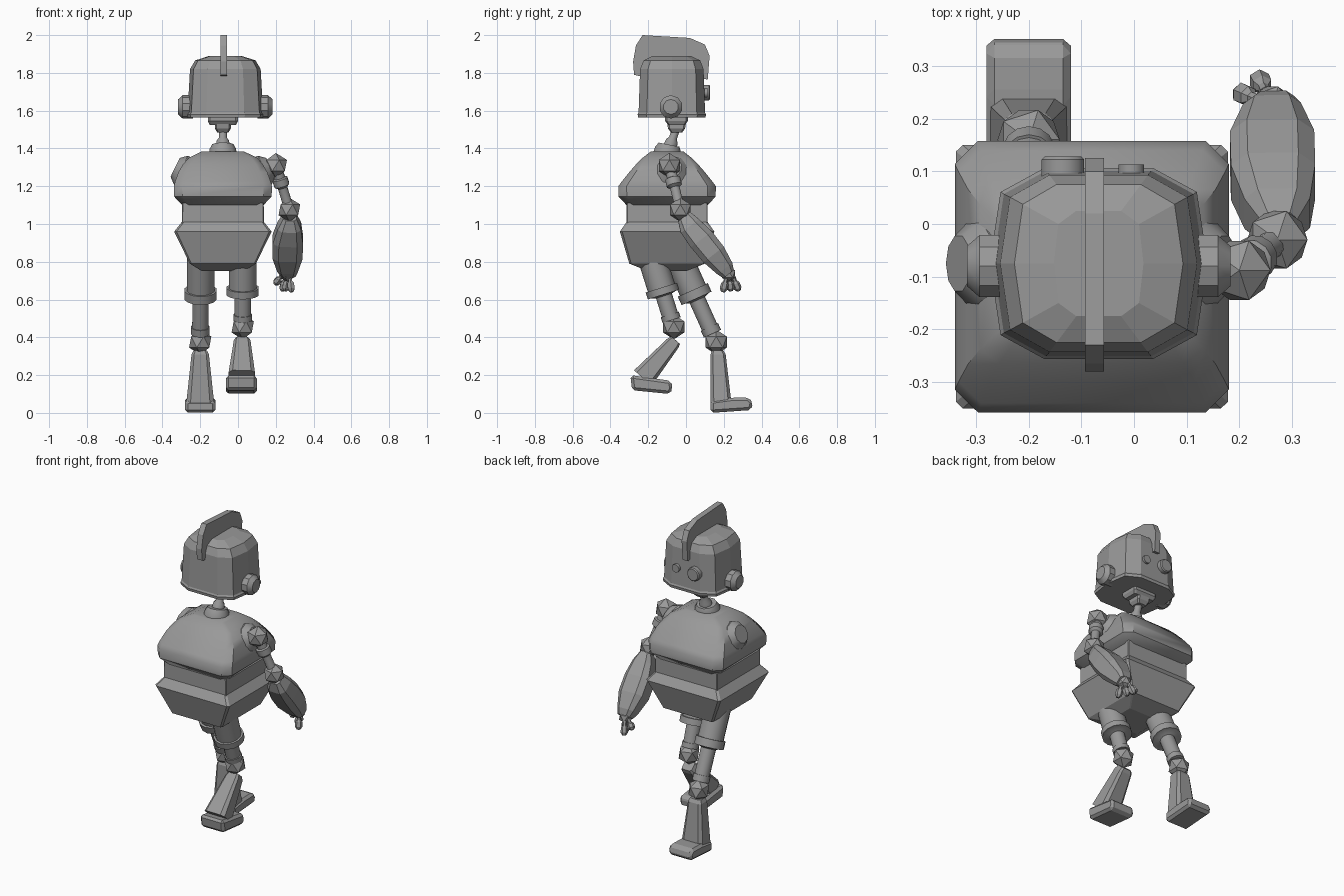
import bpy, bmesh, math
from mathutils import Vector

cube = bpy.data.objects.get("Cube")
if cube:
    bpy.data.objects.remove(cube, do_unlink=True)

grey = bpy.data.materials.new("plain grey")
grey.use_nodes = True
grey.diffuse_color = (0.32, 0.32, 0.32, 1)
grey.node_tree.nodes["Principled BSDF"].inputs["Base Color"].default_value = (0.32, 0.32, 0.32, 1)

CX = -0.08          # middle of the body


def finish(name, bm, smooth=None):
    bmesh.ops.recalc_face_normals(bm, faces=bm.faces)
    mesh = bpy.data.meshes.new(name)
    bm.to_mesh(mesh)
    bm.free()
    mesh.materials.append(grey)
    obj = bpy.data.objects.new(name, mesh)
    bpy.context.collection.objects.link(obj)
    if smooth:
        bpy.ops.object.select_all(action='DESELECT')
        obj.select_set(True)
        bpy.context.view_layer.objects.active = obj
        bpy.ops.object.shade_smooth_by_angle(angle=math.radians(smooth))
    return obj


def ngon(n):
    return [(math.cos(math.tau * (i + .5) / n), math.sin(math.tau * (i + .5) / n)) for i in range(n)]


def rect(c):
    d = 1 - c
    return [(1, -d), (1, d), (d, 1), (-d, 1), (-1, d), (-1, -d), (-d, -1), (d, -1)]


def loft(name, stations, shape, axis=None, smooth=None):
    """Skin a unit outline through stations of (centre, half width, half depth)."""
    pts = [Vector(s[0]) for s in stations]
    d = (Vector(axis) if axis else pts[-1] - pts[0]).normalized()
    ref = Vector((0, 1, 0)) if abs(d.x) > .8 else Vector((1, 0, 0))
    u = (ref - d * ref.dot(d)).normalized()
    v = d.cross(u)
    bm = bmesh.new()
    rings = [[bm.verts.new(p + u * a * s[1] + v * b * s[-1]) for a, b in shape]
             for p, s in zip(pts, stations)]
    n = len(shape)
    for lo, hi in zip(rings, rings[1:]):
        for i in range(n):
            bm.faces.new((lo[i], lo[(i + 1) % n], hi[(i + 1) % n], hi[i]))
    bm.faces.new(rings[0][::-1])
    bm.faces.new(rings[-1])
    return finish(name, bm, smooth)


def along(name, a, b, steps, n=12, smooth=35):
    """Round part along a line, steps of (fraction, radius)."""
    a, b = Vector(a), Vector(b)
    return loft(name, [(a.lerp(b, t), r) for t, r in steps], ngon(n), b - a, smooth)


def joint(name, centre, r):
    bm = bmesh.new()
    bmesh.ops.create_icosphere(bm, subdivisions=1, radius=r)
    bmesh.ops.translate(bm, verts=bm.verts, vec=centre)
    return finish(name, bm)


def slab(name, profile, x, half, bevel=0):
    """Side profile of (y, z) points given thickness along x."""
    bm = bmesh.new()
    face = bm.faces.new([bm.verts.new((x - half, y, z)) for y, z in profile])
    ext = bmesh.ops.extrude_face_region(bm, geom=[face])
    bmesh.ops.translate(bm, vec=(2 * half, 0, 0),
                        verts=[g for g in ext["geom"] if isinstance(g, bmesh.types.BMVert)])
    if bevel:
        bmesh.ops.bevel(bm, geom=bm.edges[:], offset=bevel, segments=1, affect='EDGES')
    return finish(name, bm)


def stack(name, y, levels, shape, smooth=None, x=CX):
    return loft(name, [((x, y, z), hx, hy) for z, hx, hy in levels], shape, (0, 0, 1), smooth)


# Torso
stack("chest", -.1, [(1.1, .215, .215), (1.145, .258, .257), (1.2, .26, .258), (1.225, .253, .24),
                     (1.275, .235, .2), (1.315, .212, .165), (1.35, .182, .13), (1.385, .11, .085)],
      rect(.17), 40)
stack("waist", -.1, [(1.0, .218, .215), (1.11, .216, .215)], rect(.02))
stack("pelvis", -.1, [(.75, .11, .1), (.79, .175, .2), (.96, .258, .25), (1.01, .218, .215)], rect(.05))

# Neck
along("neck_collar", (CX, -.1, 1.37), (CX, -.09, 1.42), [(0, .075), (.5, .072), (1, .058)])
along("neck", (CX, -.088, 1.4), (CX, -.05, 1.51), [(0, .038), (.35, .034), (.5, .022), (1, .022)])
stack("neck_socket", -.05, [(1.485, .03, .03), (1.505, .042, .045), (1.535, .042, .05)], rect(.2))
stack("jaw", -.05, [(1.525, .07, .045), (1.545, .08, .06), (1.575, .08, .06)], rect(.15))

# Head
HX, HY = -.067, -.075
half = [(1, 0), (.9, .75), (.5, 1)]
outline = half + [(-a, b) for a, b in half[::-1]] + [(-a, -b) for a, b in half[1:]] + [(a, -b) for a, b in half[:0:-1]]
stack("head", HY, [(1.563, .204, .178), (1.58, .207, .181), (1.59, .2, .176), (1.82, .187, .168),
                   (1.866, .16, .15), (1.89, .085, .1)], outline, x=HX)
slab("crest", [(-.275, 1.79), (-.28, 1.86), (-.265, 1.945), (-.23, 2.0), (.02, 1.985), (.1, 1.95),
               (.125, 1.89), (.115, 1.765), (.08, 1.77), (.06, 1.85), (-.2, 1.85), (-.235, 1.78)], -.075, .018)
along("large_eye", (-.135, .07, 1.695), (-.135, .128, 1.695), [(0, .042), (.9, .042), (1, .036)])
along("small_eye", (-.005, .07, 1.695), (-.005, .113, 1.695), [(0, .025), (1, .025)])
for side, label in ((-1, "right"), (1, "left")):
    along(label + "_ear", (HX + side * .17, -.08, 1.62), (HX + side * .25, -.08, 1.62),
          [(0, .062), (.7, .062), (1, .04)], 10, 30)
    along(label + "_shoulder_disc", (CX + side * .15, -.075, 1.25), (CX + side * .253, -.075, 1.3),
          [(0, .085), (.7, .085), (1, .055)], 10, 30)

# Single arm
shoulder, elbow = (.2, -.088, 1.31), (.272, -.03, 1.075)
joint("shoulder_joint", shoulder, .066)
along("upper_arm", shoulder, elbow, [(0, .03), (.28, .03), (.3, .042), (.45, .042), (.5, .026), (.8, .026), (1, .035)])
joint("elbow_joint", elbow, .064)
loft("forearm", [((.275, -.01, 1.04), .035, .04), ((.272, .02, .99), .062, .06), ((.264, .08, .92), .08, .07),
                 ((.262, .145, .84), .08, .068), ((.262, .205, .765), .055, .05),
                 ((.265, .225, .735), .04, .035)], rect(.4))
joint("wrist_joint", (.262, .225, .735), .042)
fingers = [((.235, .235, .73), (.195, .252, .68)), ((.25, .25, .72), (.235, .28, .645)),
           ((.262, .23, .72), (.25, .238, .645)), ((.275, .215, .72), (.284, .195, .64))]
for i, (a, b) in enumerate(fingers):
    along("finger_%d" % (i + 1), a, b, [(0, .012), (.3, .011), (.45, .02), (.8, .021), (1, .01)], 6, None)

# Legs: same thigh, cuff and knee on each side, shins and feet posed in a stride
for label, hip, knee in (("right", (-.197, -.04, .82), (-.2, .16, .375)),
                         ("left", (.025, -.18, .82), (.025, -.065, .455))):
    k = .53 if label == "left" else .48
    along(label + "_thigh", hip, knee, [(0, .075), (k - .1, .075), (k - .1, .087), (k, .087), (k, .07),
                                        (k + .02, .044), (.82, .044), (.82, .05), (.9, .05)], 14, 35)
    joint(label + "_knee", knee, .066)

loft("right_shin", [((-.2, .168, .33), .036, .03), ((-.2, .17, .31), .046, .04),
                    ((-.2, .186, .05), .074, .055)], rect(.3), (0, 0, -1))
loft("left_shin", [((.022, -.055, .385), .034, .03), ((.022, -.07, .368), .044, .038),
                   ((.02, -.228, .185), .07, .062)], rect(.3))
slab("right_foot", [(.13, 0), (.345, .015), (.355, .055), (.33, .082), (.24, .08), (.13, .065)], -.2, .08, .015)
slab("left_foot", [(-.285, .12), (-.085, .1), (-.07, .13), (-.08, .17), (-.165, .182), (-.295, .2)], .018, .082, .015)
